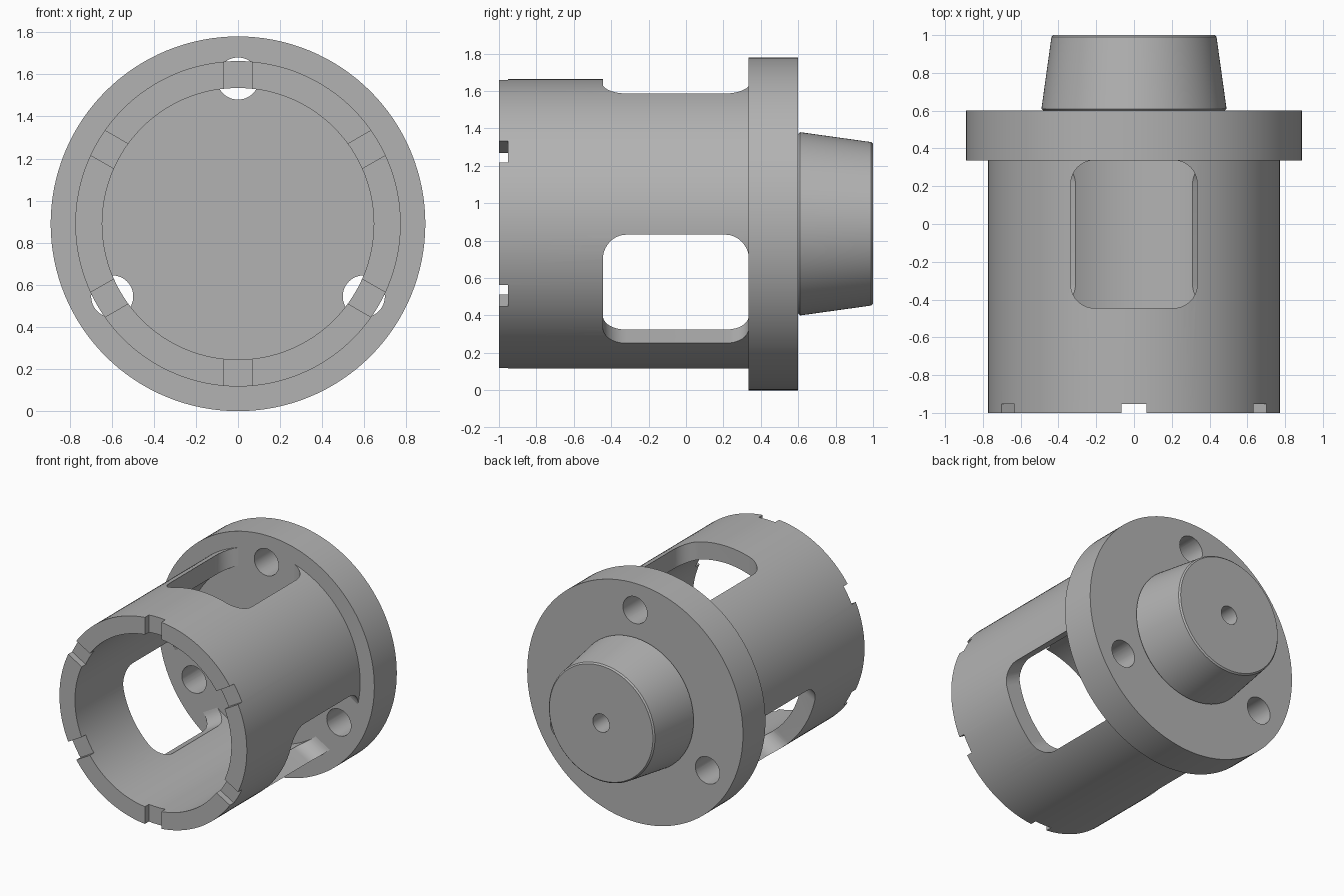
import bpy, bmesh, math
from mathutils import Matrix, Vector

if "Cube" in bpy.data.objects:
    bpy.data.objects.remove(bpy.data.objects["Cube"], do_unlink=True)

AXIS_Z = 0.89
R_OUT, R_IN = 0.773, 0.645
FLANGE_FRONT, FLANGE_BACK = 0.335, 0.6

steel = bpy.data.materials.new("plain grey")
steel.use_nodes = True
GREY = (0.45, 0.45, 0.45, 1)
steel.diffuse_color = GREY
steel.node_tree.nodes["Principled BSDF"].inputs["Base Color"].default_value = GREY


def make_object(name, bm):
    bmesh.ops.recalc_face_normals(bm, faces=bm.faces)
    mesh = bpy.data.meshes.new(name)
    bm.to_mesh(mesh)
    bm.free()
    mesh.materials.append(steel)
    ob = bpy.data.objects.new(name, mesh)
    ob.location.z = AXIS_Z
    bpy.context.collection.objects.link(ob)
    return ob


def revolve(name, profile, closed=False, steps=128):
    """Turn a (radius, y) profile around the y axis."""
    bm = bmesh.new()
    verts = [bm.verts.new((r, y, 0)) for r, y in profile]
    pairs = list(zip(verts, verts[1:]))
    if closed:
        pairs.append((verts[-1], verts[0]))
    edges = [bm.edges.new(p) for p in pairs]
    bmesh.ops.spin(bm, geom=verts + edges, cent=(0, 0, 0), axis=(0, 1, 0),
                   angle=math.tau, steps=steps)
    bmesh.ops.remove_doubles(bm, verts=bm.verts, dist=1e-5)
    return make_object(name, bm)


def add_box(bm, size, centre, turn, radius=0):
    """Box turned about the y axis, its radial edges optionally rounded."""
    part = bmesh.new()
    bmesh.ops.create_cube(part, size=1)
    bmesh.ops.scale(part, vec=size, verts=part.verts)
    if radius:
        upright = [e for e in part.edges
                   if abs(e.verts[0].co.z - e.verts[1].co.z) > 0.1]
        bmesh.ops.bevel(part, geom=upright, offset=radius, segments=10,
                        profile=0.5, affect='EDGES')
    part.transform(Matrix.Rotation(turn, 4, 'Y') @ Matrix.Translation(centre))
    mesh = bpy.data.meshes.new("piece")
    part.to_mesh(mesh)
    part.free()
    bm.from_mesh(mesh)
    bpy.data.meshes.remove(mesh)


def cut(ob, bm):
    """Subtract a cutter mesh, then discard the cutter."""
    cutter = make_object("cutter", bm)
    cutter.hide_render = True
    mod = ob.modifiers.new("cut", 'BOOLEAN')
    mod.operation = 'DIFFERENCE'
    mod.solver = 'EXACT'
    mod.object = cutter
    bpy.context.view_layer.objects.active = ob
    bpy.ops.object.modifier_apply(modifier=mod.name)
    bpy.data.objects.remove(cutter, do_unlink=True)


# Tube with three windows and six rim notches
tube = revolve("slotted_tube", [(R_IN, -1), (R_OUT, -1), (R_OUT, FLANGE_FRONT),
                                (R_IN, FLANGE_FRONT)], closed=True)
cutters = bmesh.new()
for i in range(3):
    add_box(cutters, (0.67, 0.782, 0.6), (0, -0.054, 0.7), i * math.tau / 3, 0.125)
for i in range(6):
    add_box(cutters, (0.135, 0.147, 0.3), (0, -1.0265, 0.7), i * math.tau / 6)
cut(tube, cutters)

# Flange with three bolt holes
flange = revolve("flange", [(0, FLANGE_FRONT), (0.89, FLANGE_FRONT),
                            (0.89, FLANGE_BACK), (0, FLANGE_BACK)])
cutters = bmesh.new()
for i in range(3):
    place = (Matrix.Rotation(i * math.tau / 3, 4, 'Y')
             @ Matrix.Translation((0, 0.47, 0.69)) @ Matrix.Rotation(math.pi / 2, 4, 'X'))
    bmesh.ops.create_cone(cutters, cap_ends=True, segments=48, radius1=0.1,
                          radius2=0.1, depth=0.5, matrix=place)
cut(flange, cutters)

# Tapered plug with chamfered ends and a blind centre hole
plug = revolve("tapered_plug", [(0, 0.6), (0.48, 0.6), (0.49, 0.61), (0.437, 0.99),
                                (0.427, 1), (0.068, 1), (0.068, 0.8), (0, 0.76)])

# Smooth walls with crisp edges
for ob in (tube, flange, plug):
    bpy.ops.object.select_all(action='DESELECT')
    ob.select_set(True)
    bpy.context.view_layer.objects.active = ob
    bpy.ops.object.shade_smooth_by_angle(angle=math.radians(30))
